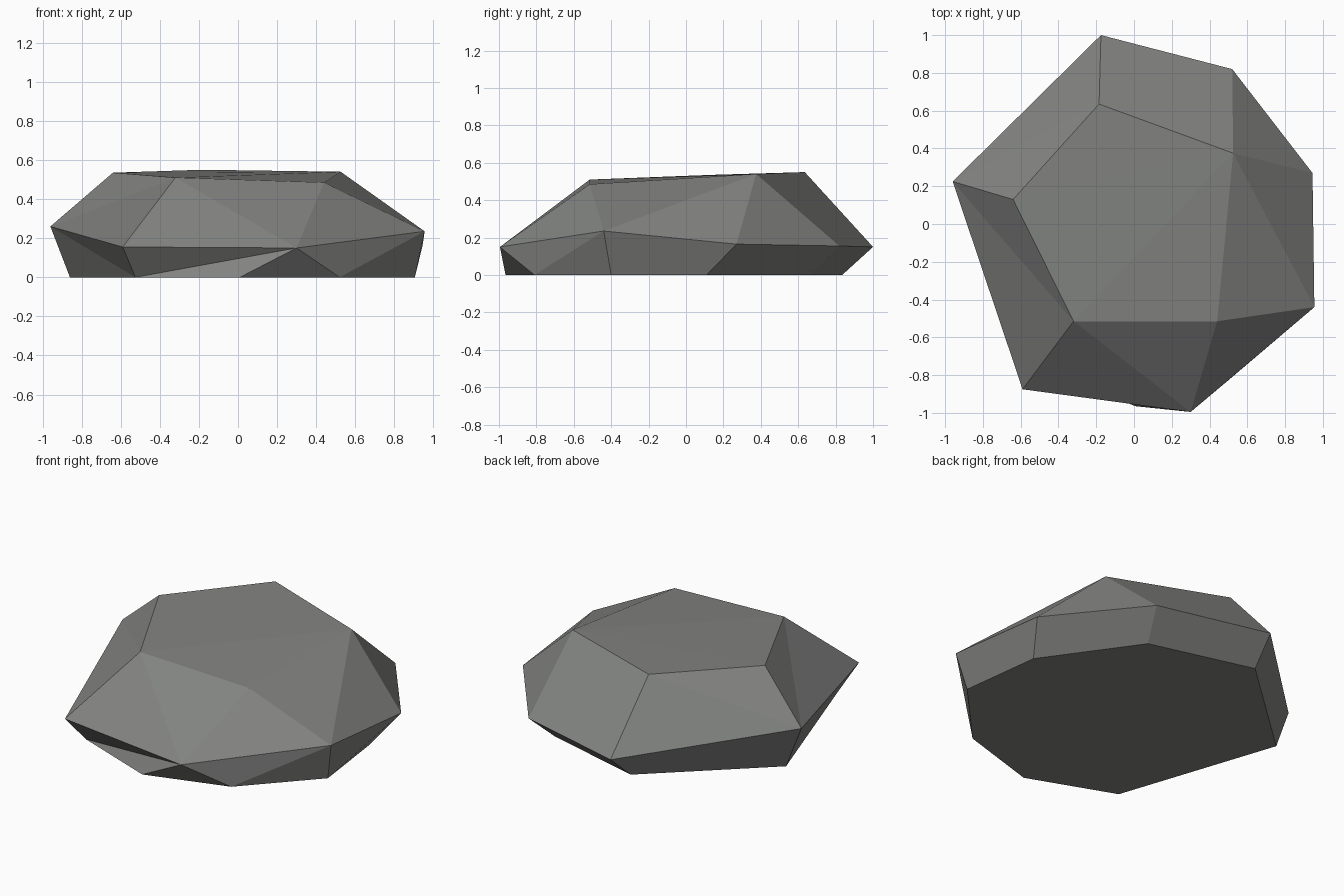
import bpy
import bmesh

if "Cube" in bpy.data.objects:
    bpy.data.objects.remove(bpy.data.objects["Cube"])

# Outline rings of the rock, counter-clockwise from the right-front corner
BASE = [(0.905, -0.40, 0), (0.84, 0.11, 0), (0.45, 0.66, 0), (-0.20, 0.835, 0),
        (-0.86, 0.235, 0), (-0.525, -0.76, 0), (0.01, -0.965, 0), (0.52, -0.81, 0)]
GIRDLE = [(0.955, -0.44, 0.235), (0.945, 0.27, 0.165), (0.52, 0.82, 0.155),
          (-0.175, 1.0, 0.15), (-0.96, 0.225, 0.26), (-0.59, -0.875, 0.155),
          (0.30, -0.995, 0.15)]
CROWN = [(0.44, -0.515, 0.485), (0.525, 0.375, 0.54), (-0.185, 0.635, 0.55),
         (-0.64, 0.13, 0.535), (-0.32, -0.515, 0.51)]


def stitch(bm, low, up, steps):
    """Join two rings: L steps the lower ring, U the upper ring, Q both."""
    i = j = 0
    for s in steps:
        ni, nj = i + (s in "LQ"), j + (s in "UQ")
        a, b = low[i % len(low)], low[ni % len(low)]
        c, d = up[nj % len(up)], up[j % len(up)]
        bm.faces.new(list(dict.fromkeys((a, b, c, d))))
        i, j = ni, nj


bm = bmesh.new()
base, girdle, crown = ([bm.verts.new(p) for p in ring] for ring in (BASE, GIRDLE, CROWN))

# Undercut lower band and sloping upper band
stitch(bm, base, girdle, "QQQQLUULLUL")
stitch(bm, girdle, crown, "ULLQLUULLUL")

# Flat underside and faceted top
bm.faces.new(base[::-1])
c, b, a, e, d = crown
for tri in ((d, c, b), (d, b, e), (e, b, a)):
    bm.faces.new(tri)
bmesh.ops.recalc_face_normals(bm, faces=bm.faces[:])

mesh = bpy.data.meshes.new("rock")
bm.to_mesh(mesh)
bm.free()

# Single stone colour
stone = bpy.data.materials.new("stone grey")
stone.diffuse_color = (0.225, 0.23, 0.22, 1)
stone.use_nodes = True
stone.node_tree.nodes["Principled BSDF"].inputs["Base Color"].default_value = stone.diffuse_color
mesh.materials.append(stone)
rock = bpy.data.objects.new("rock", mesh)
bpy.context.collection.objects.link(rock)
